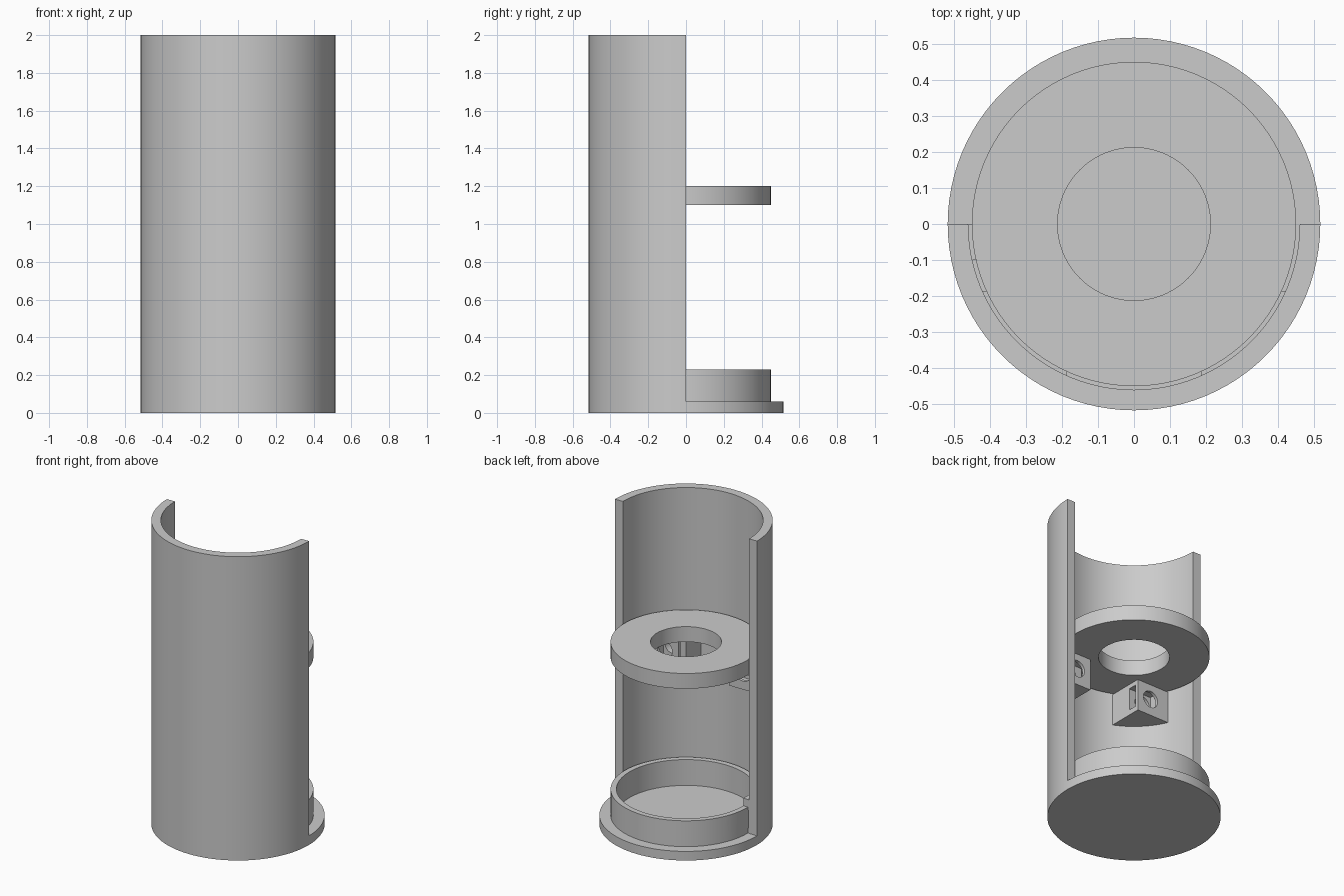
import bpy, bmesh, math
from mathutils import Matrix

cube = bpy.data.objects.get("Cube")
if cube:
    bpy.data.objects.remove(cube, do_unlink=True)

grey = bpy.data.materials.new("light grey plastic")
grey.use_nodes = True
grey.diffuse_color = (0.6, 0.6, 0.6, 1)
grey.node_tree.nodes["Principled BSDF"].inputs["Base Color"].default_value = (0.6, 0.6, 0.6, 1)

SEGMENTS = 96
OUTER, INNER, INSERT = 0.517, 0.46, 0.45
FLOOR = 0.06


def to_object(bm, name):
    bmesh.ops.recalc_face_normals(bm, faces=bm.faces)
    mesh = bpy.data.meshes.new(name)
    bm.to_mesh(mesh)
    bm.free()
    obj = bpy.data.objects.new(name, mesh)
    mesh.materials.append(grey)
    bpy.context.collection.objects.link(obj)
    return obj


def prism(name, outline, z0, z1):
    bm = bmesh.new()
    face = bm.faces.new([bm.verts.new((x, y, z0)) for x, y in outline])
    top = bmesh.ops.extrude_face_region(bm, geom=[face])["geom"]
    verts = [v for v in top if isinstance(v, bmesh.types.BMVert)]
    bmesh.ops.translate(bm, verts=verts, vec=(0, 0, z1 - z0))
    return to_object(bm, name)


def arc(radius, start, end, steps):
    angles = [start + (end - start) * i / steps for i in range(steps + 1)]
    return [(radius * math.cos(a), radius * math.sin(a)) for a in angles]


def disc(name, radius, z0, z1):
    return prism(name, arc(radius, 0, math.tau, SEGMENTS)[:-1], z0, z1)


def box(name, x0, x1, y0, y1, z0, z1):
    return prism(name, [(x0, y0), (x1, y0), (x1, y1), (x0, y1)], z0, z1)


def rod(name, radius, length, axis, centre):
    bm = bmesh.new()
    bmesh.ops.create_cone(bm, cap_ends=True, segments=48, radius1=radius,
                          radius2=radius, depth=length)
    turn = Matrix.Rotation(math.pi / 2, 4, "Y" if axis == "X" else "X")
    bm.transform(Matrix.Translation(centre) @ turn)
    return to_object(bm, name)


def cut(obj, *cutters):
    bpy.context.view_layer.objects.active = obj
    for cutter in cutters:
        mod = obj.modifiers.new("cut", "BOOLEAN")
        mod.operation, mod.solver, mod.object = "DIFFERENCE", "EXACT", cutter
        bpy.ops.object.modifier_apply(modifier=mod.name)
        bpy.data.objects.remove(cutter, do_unlink=True)


parts = []

# Front half of the tube, with a round cable notch in its right edge
half = SEGMENTS // 2
shell = prism("front_shell", arc(OUTER, -math.pi, 0, half) + arc(INNER, 0, -math.pi, half),
              FLOOR, 2)
cut(shell, rod("notch_cutter", 0.06, 0.3, "X", (-0.5, 0, 0.54)))
parts.append(shell)

# Base plate and its raised locating rim, opened on the right side
parts.append(disc("base_plate", OUTER, 0, FLOOR))
rim = disc("base_rim", INSERT, FLOOR, 0.23)
cut(rim, disc("bore_cutter", 0.415, 0, 1),
    rod("opening_cutter", 0.175, 0.3, "X", (-0.43, 0, 0.235)))
parts.append(rim)

# Shelf with a central hole
shelf = disc("shelf", INSERT, 1.1, 1.2)
cut(shelf, disc("hole_cutter", 0.212, 1, 1.3))
parts.append(shelf)

# Screw blocks under the shelf: bored lengthwise, with a nut slot from the side
NEAR = 0.185
sweep = math.asin(NEAR / INNER)
for side, label in ((-1, "right"), (1, "left")):
    wall = arc(INNER + 0.003, -math.pi / 2 - sweep, -math.pi + sweep, 16)
    outline = [(-side * x, y) for x, y in [(-NEAR, -NEAR)] + wall]
    block = prism("screw_block_" + label, outline, 0.89, 1.099)
    xs = sorted((side * 0.15, side * 0.35))
    cut(block, rod("bore_cutter", 0.055, 0.25, "Y", (side * 0.285, -0.26, 1.0)),
        box("slot_cutter", *xs, -0.265, -0.205, 0.925, 1.07))
    parts.append(block)

# Slotted holder beside the rim opening
holder = box("slotted_holder", -0.465, -0.416, -0.1, -0.002, FLOOR, 0.28)
cut(holder, box("slot_cutter", -0.455, -0.428, -0.08, 0.1, 0.09, 0.21))
parts.append(holder)

# Smooth curved walls, sharp rims
bpy.ops.object.select_all(action="DESELECT")
for obj in parts:
    obj.select_set(True)
bpy.context.view_layer.objects.active = parts[0]
bpy.ops.object.shade_smooth_by_angle(angle=math.radians(30))
